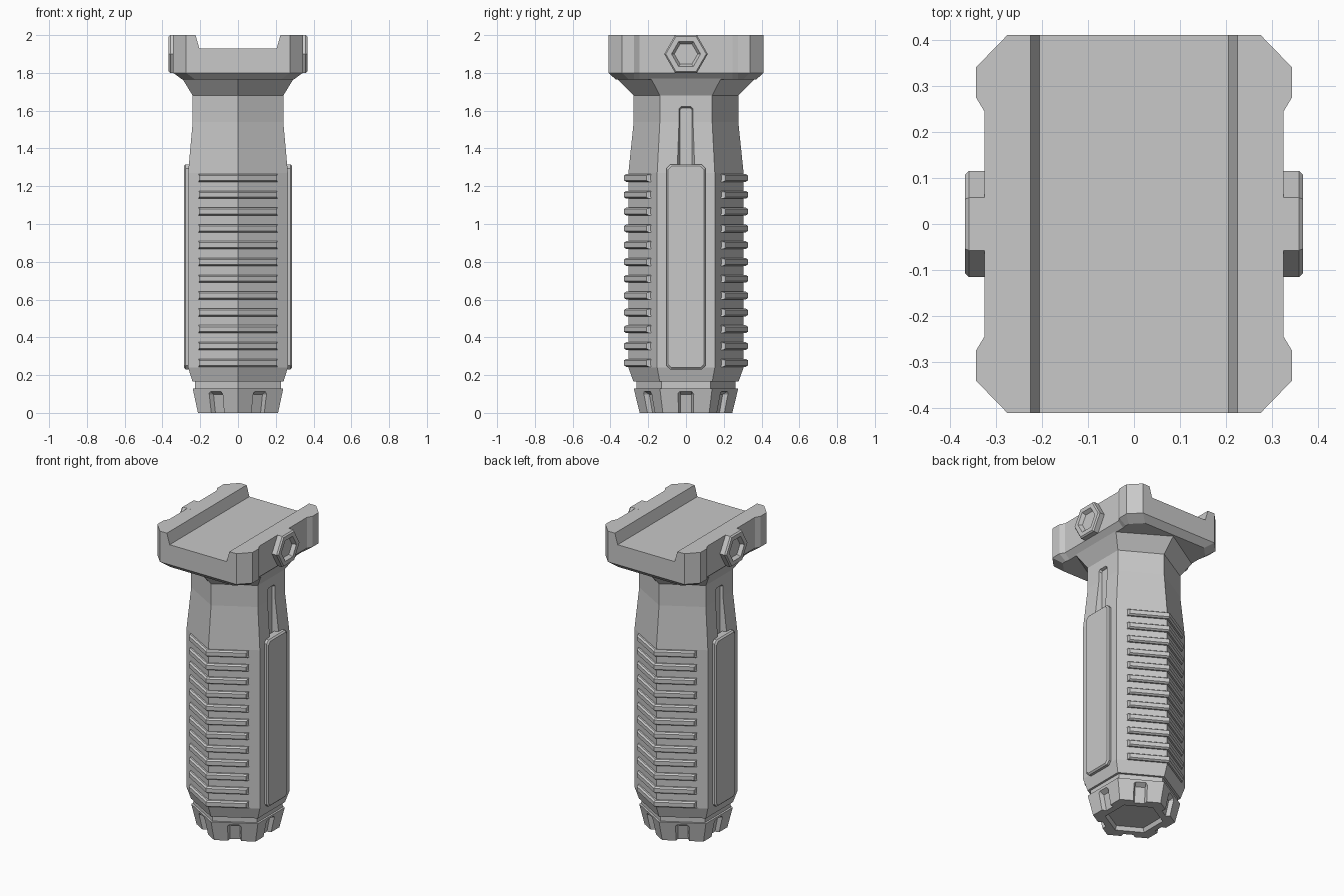
import bpy, bmesh, math
from mathutils import Matrix

old = bpy.data.objects.get("Cube")
if old:
    bpy.data.objects.remove(old, do_unlink=True)

GREY = (0.58, 0.58, 0.58, 1)
mat = bpy.data.materials.new("matte_grey")
mat.use_nodes = True
mat.diffuse_color = GREY
bsdf = next(n for n in mat.node_tree.nodes if n.type == 'BSDF_PRINCIPLED')
bsdf.inputs["Base Color"].default_value = GREY


def loft(name, rings):
    """Skin a stack of equal-length point rings and close both ends."""
    bm = bmesh.new()
    loops = [[bm.verts.new(p) for p in ring] for ring in rings]
    n = len(loops[0])
    for a, b in zip(loops, loops[1:]):
        for i in range(n):
            j = (i + 1) % n
            bm.faces.new((a[i], a[j], b[j], b[i]))
    bm.faces.new(loops[0])
    bm.faces.new(loops[-1])
    bmesh.ops.recalc_face_normals(bm, faces=bm.faces)
    mesh = bpy.data.meshes.new(name)
    bm.to_mesh(mesh)
    bm.free()
    mesh.materials.append(mat)
    obj = bpy.data.objects.new(name, mesh)
    bpy.context.collection.objects.link(obj)
    return obj


def cut(target, cutter):
    """Subtract the cutter from the target and discard it."""
    cutter.hide_render = True
    mod = target.modifiers.new("cut", 'BOOLEAN')
    mod.operation = 'DIFFERENCE'
    mod.solver = 'EXACT'
    mod.object = cutter
    bpy.context.view_layer.objects.active = target
    bpy.ops.object.modifier_apply(modifier=mod.name)
    bpy.data.objects.remove(cutter, do_unlink=True)


def hexagon(z, r, w=None, s=None):
    """Level hexagon with points on the front and back, flats on the sides."""
    w = w or r * math.sqrt(3) / 2
    s = s or r / 2
    return [(0, -r, z), (w, -s, z), (w, s, z), (0, r, z), (-w, s, z), (-w, -s, z)]


def side_rect(x, y, z0, z1, c):
    """Rectangle with cut corners, facing sideways at x."""
    return [(x, -y, z0 + c), (x, -y + c, z0), (x, y - c, z0), (x, y, z0 + c),
            (x, y, z1 - c), (x, y - c, z1), (x, -y + c, z1), (x, -y, z1 - c)]


# Grip body, from neck above the cap to the flare under the mount
body_profile = [(0.12, 0.262), (0.165, 0.262), (0.165, 0.278), (0.24, 0.305),
                (1.27, 0.305), (1.54, 0.277), (1.68, 0.277)]
grip_body = loft("grip_body", [hexagon(z, r) for z, r in body_profile]
                 + [hexagon(1.77, 0.365, 0.295, 0.185)])

# Bottom cap with hexagonal recess underneath
cap_profile = [(0.025, 0.16), (0, 0.172), (0, 0.245), (0.13, 0.277), (0.13, 0.25)]
bottom_cap = loft("bottom_cap", [hexagon(z, r) for z, r in cap_profile])

# One tapered notch in the middle of each cap face
for k in range(6):
    notch = loft("notch_cutter", [
        [(r, -0.03, z), (0.30, -0.07, z), (0.30, 0.07, z), (r, 0.03, z)]
        for z, r in ((-0.02, 0.183), (0.098, 0.207), (0.122, 0.25))])
    notch.data.transform(Matrix.Rotation(math.radians(60 * k), 4, 'Z'))
    cut(bottom_cap, notch)


# Rail mount: clipped rectangle with shallow side recesses
def mount_ring(z, x, y, recess):
    quarter = [(recess, 0.245), (x, 0.275), (x, y - 0.07), (x - 0.068, y)]
    right = [(a, -b) for a, b in reversed(quarter)] + quarter
    left = [(-a, b) for a, b in reversed(right)]
    return [(a, b, z) for a, b in right + left]


rail_mount = loft("rail_mount", [mount_ring(1.765, 0.295, 0.372, 0.29),
                                 mount_ring(1.80, 0.343, 0.41, 0.325),
                                 mount_ring(2.0, 0.343, 0.41, 0.325)])
channel = loft("channel_cutter", [
    [(-0.205, y, 1.93), (0.205, y, 1.93), (0.245, y, 2.07), (-0.245, y, 2.07)]
    for y in (-0.6, 0.6)])
cut(rail_mount, channel)

# Side details, mirrored left and right
for side, label in ((1, "left"), (-1, "right")):
    # Long groove above the plate
    cut(grip_body, loft("groove_cutter", [
        side_rect(side * 0.222, 0.031, 1.20, 1.615, 0.01),
        side_rect(side * 0.232, 0.034, 1.20, 1.618, 0.01),
        side_rect(side * 0.30, 0.062, 1.20, 1.646, 0.015)]))

    # Raised side plate with bevelled rim
    loft(label + "_side_plate", [
        side_rect(side * 0.235, 0.103, 0.23, 1.315, 0.02),
        side_rect(side * 0.278, 0.103, 0.23, 1.315, 0.02),
        side_rect(side * 0.287, 0.094, 0.239, 1.306, 0.017)])

    # Hexagonal bolt head with socket
    bolt_profile = [(0.29, 0.1155), (0.358, 0.1155), (0.367, 0.107),
                    (0.367, 0.077), (0.345, 0.062)]
    loft(label + "_bolt", [
        [(side * x, r * math.cos(k * math.pi / 3), 1.9 + r * math.sin(k * math.pi / 3))
         for k in range(6)] for x, r in bolt_profile])


# Grip ribs wrapping the front and back ridges
def rib_ring(z, r, x, face):
    slope = 1 / math.sqrt(3)
    pts = [(-x, r - x * slope), (0, r), (x, r - x * slope),
           (x, 0.285 - x * slope), (0, 0.285), (-x, 0.285 - x * slope)]
    return [(a, face * b, z) for a, b in pts]


for face, label in ((-1, "front"), (1, "back")):
    for i in range(12):
        z = 0.265 + i * 0.089
        loft(f"{label}_rib_{i + 1}", [rib_ring(z + dz, r, x, face) for dz, r, x in (
            (-0.021, 0.316, 0.209), (-0.013, 0.328, 0.205),
            (0.013, 0.328, 0.205), (0.021, 0.316, 0.209))])
